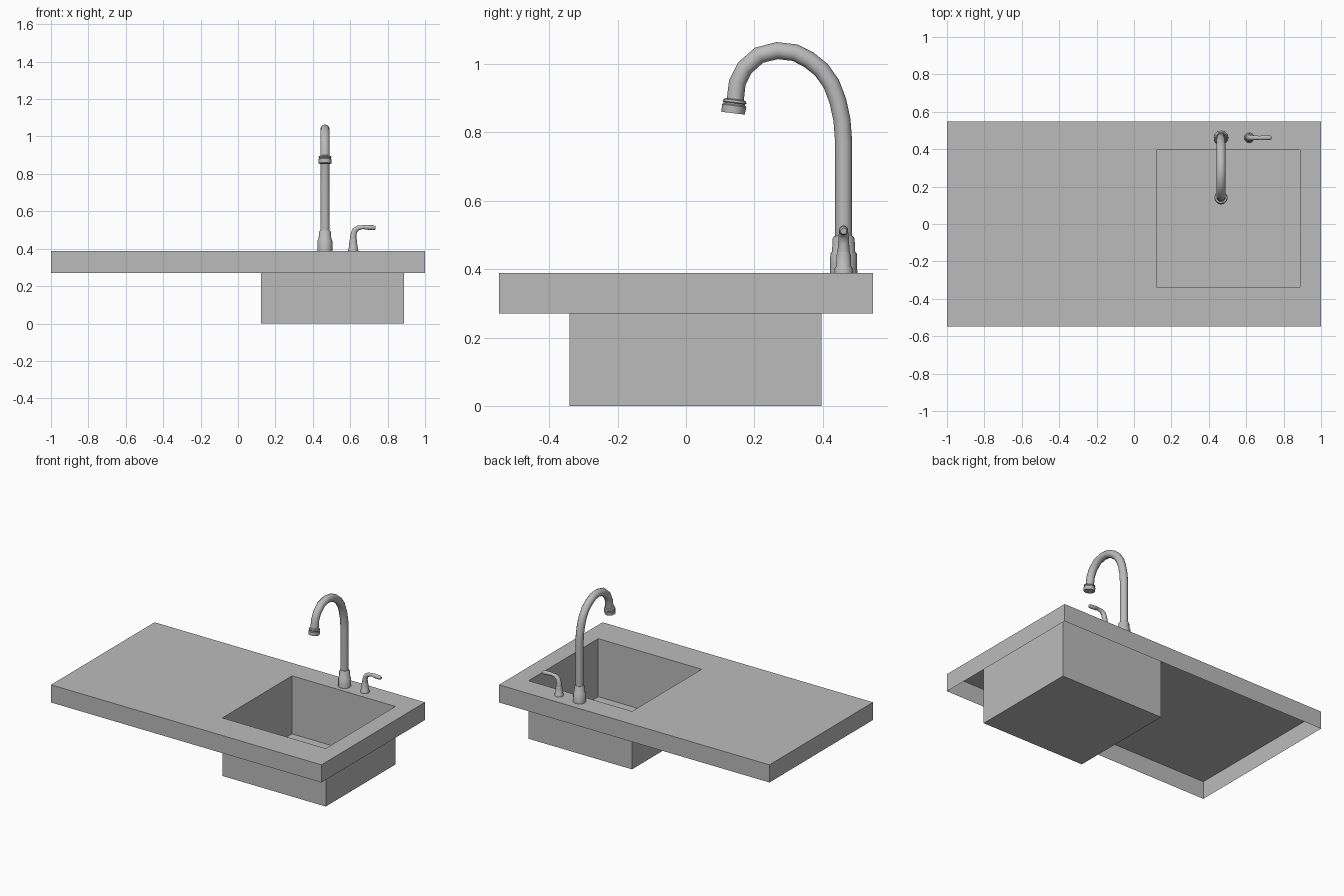
import bpy, bmesh, math
from mathutils import Vector

if "Cube" in bpy.data.objects:
    bpy.data.objects.remove(bpy.data.objects["Cube"])

grey = bpy.data.materials.new("plain grey")
grey.diffuse_color = (0.5, 0.5, 0.5, 1)
grey.use_nodes = True
grey.node_tree.nodes["Principled BSDF"].inputs["Base Color"].default_value = grey.diffuse_color


def finish(name, bm, smooth=False):
    me = bpy.data.meshes.new(name)
    bm.to_mesh(me)
    bm.free()
    me.materials.append(grey)
    ob = bpy.data.objects.new(name, me)
    bpy.context.collection.objects.link(ob)
    if smooth:
        bpy.ops.object.select_all(action='DESELECT')
        ob.select_set(True)
        bpy.context.view_layer.objects.active = ob
        bpy.ops.object.shade_smooth_by_angle(angle=math.radians(40))
    return ob


def rect(bm, x0, x1, y0, y1, z):
    return [bm.verts.new(p) for p in
            ((x0, y0, z), (x1, y0, z), (x1, y1, z), (x0, y1, z))]


def bridge(bm, a, b):
    n = len(a)
    for i in range(n):
        j = (i + 1) % n
        bm.faces.new((a[i], a[j], b[j], b[i]))


def sweep(name, path, normal, sides=12):
    """Round tube along (x, y, z, radius) points lying in a plane with the given normal."""
    bm = bmesh.new()
    pts = [Vector(p[:3]) for p in path]
    nrm = Vector(normal)
    rings = []
    for i, p in enumerate(pts):
        t = (pts[min(i + 1, len(pts) - 1)] - pts[max(i - 1, 0)]).normalized()
        side = nrm.cross(t)
        r = path[i][3]
        rings.append([bm.verts.new(p + r * (math.cos(a) * side + math.sin(a) * nrm))
                      for a in (2 * math.pi * k / sides for k in range(sides))])
    for a, b in zip(rings, rings[1:]):
        bridge(bm, a, b)
    bm.faces.new(rings[0])
    bm.faces.new(rings[-1])
    bmesh.ops.recalc_face_normals(bm, faces=bm.faces)
    return finish(name, bm, True)


TOP, UNDER = 0.388, 0.27
HOLE = (0.122, 0.887, -0.34, 0.396)

# countertop: thin shell with skirt, open underneath, cut out for the basin
bm = bmesh.new()
low = rect(bm, -1, 1, -0.547, 0.547, UNDER)
high = rect(bm, -1, 1, -0.547, 0.547, TOP)
hole = rect(bm, *HOLE, TOP)
bridge(bm, low, high)
bridge(bm, high, hole)
finish("countertop", bm)

# basin: thin open box
bm = bmesh.new()
rim = rect(bm, *HOLE, TOP)
floor = rect(bm, *HOLE, 0)
bridge(bm, rim, floor)
bm.faces.new(floor)
finish("basin", bm)

# faucet base: two stacked collars
FX, FY = 0.465, 0.461
sweep("faucet_base", [(FX, FY, z, r) for z, r in
      ((TOP, 0.04), (0.445, 0.039), (0.451, 0.034), (0.49, 0.032), (0.497, 0.027))],
      (1, 0, 0))

# gooseneck spout
arch = [(0.461, 0.40), (0.461, 0.773), (0.456, 0.837), (0.444, 0.892), (0.425, 0.942),
        (0.396, 0.983), (0.36, 1.012), (0.319, 1.033), (0.267, 1.039), (0.214, 1.026),
        (0.171, 0.988), (0.150, 0.945), (0.143, 0.885)]
sweep("faucet_spout", [(FX, y, z, 0.025) for y, z in arch], (1, 0, 0))

# spout nozzle, slightly tilted
sweep("spout_nozzle", [(FX, 0.138 + 0.12 * d, 0.856 + d, r) for d, r in
      ((0, 0.034), (0.022, 0.036), (0.025, 0.032), (0.029, 0.032),
       (0.032, 0.035), (0.038, 0.033), (0.041, 0.026))], (1, 0, 0))

# handle base
HX = 0.616
sweep("handle_base", [(HX, FY, z, r) for z, r in
      ((TOP, 0.027), (0.403, 0.026), (0.408, 0.022), (0.44, 0.021), (0.455, 0.017))],
      (0, 1, 0))

# bent lever
sweep("handle_lever", [(x, FY, z, r) for x, z, r in
      ((HX, 0.44, 0.019), (0.617, 0.475, 0.016), (0.624, 0.497, 0.015),
       (0.642, 0.511, 0.013), (0.674, 0.516, 0.010), (0.681, 0.515, 0.013),
       (0.725, 0.512, 0.013), (0.735, 0.511, 0.009))], (0, 1, 0))
